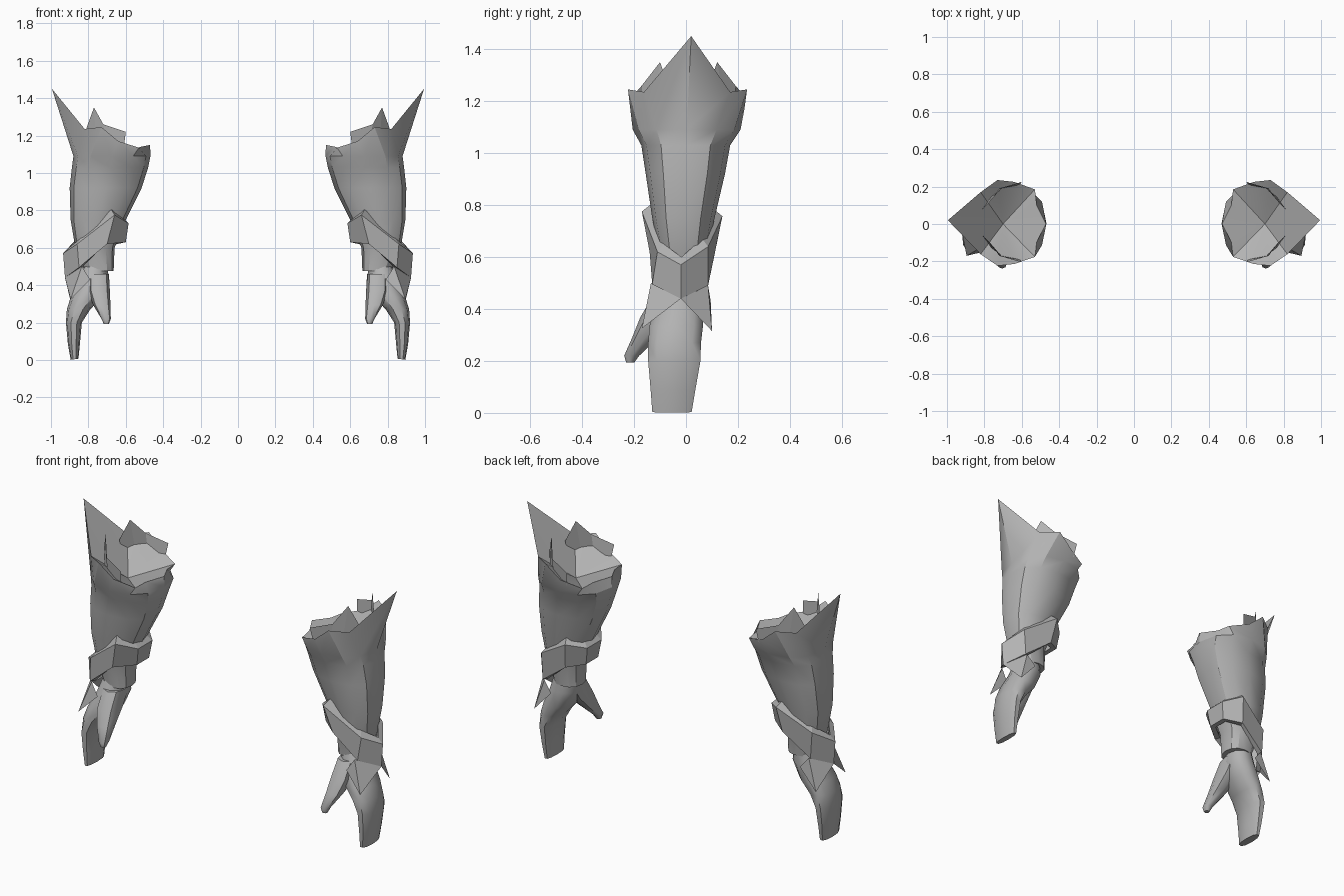
import bpy, bmesh, math
from mathutils import Vector

if "Cube" in bpy.data.objects:
    bpy.data.objects.remove(bpy.data.objects["Cube"])

steel = bpy.data.materials.new("grey_steel")
steel.diffuse_color = (0.45, 0.45, 0.45, 1)
steel.use_nodes = True
steel.node_tree.nodes["Principled BSDF"].inputs["Base Color"].default_value = steel.diffuse_color


def make(name, verts, faces, smooth=None):
    """Mesh object mirrored across x = 0, optionally smoothed below an angle."""
    me = bpy.data.meshes.new(name)
    me.from_pydata([tuple(v) for v in verts], [], faces)
    bm = bmesh.new()
    bm.from_mesh(me)
    bmesh.ops.recalc_face_normals(bm, faces=bm.faces)
    bm.to_mesh(me)
    bm.free()
    me.materials.append(steel)
    ob = bpy.data.objects.new(name, me)
    bpy.context.collection.objects.link(ob)
    if smooth:
        bpy.ops.object.select_all(action='DESELECT')
        ob.select_set(True)
        bpy.context.view_layer.objects.active = ob
        bpy.ops.object.shade_smooth_by_angle(angle=math.radians(smooth))
    ob.modifiers.new("pair", 'MIRROR').use_axis[0] = True
    ob.modifiers["pair"].use_mirror_merge = False
    return ob


def ring(x0, x1, y0, y1, z, n=12, tilt=0.0, power=0.85):
    """Rounded cross-section; tilt raises the inner side."""
    cx, rx, cy, ry = (x0 + x1) / 2, (x1 - x0) / 2, (y0 + y1) / 2, (y1 - y0) / 2
    out = []
    for i in range(n):
        a = 2 * math.pi * i / n
        c, s = math.cos(a), math.sin(a)
        c = math.copysign(abs(c) ** power, c)
        s = math.copysign(abs(s) ** power, s)
        out.append(Vector((cx + rx * c, cy + ry * s, z - tilt * c)))
    return out


def loft(rings, start=True, end=True, loop=False):
    """Skin rings of equal length, with optional flat ends."""
    n, m = len(rings[0]), len(rings)
    verts = [v for r in rings for v in r]
    faces = [(k * n + i, k * n + (i + 1) % n,
              (k + 1) % m * n + (i + 1) % n, (k + 1) % m * n + i)
             for k in range(m if loop else m - 1) for i in range(n)]
    if start and not loop:
        faces.append(tuple(range(n)))
    if end and not loop:
        faces.append(tuple(range((m - 1) * n, m * n)))
    return verts, faces


# Forearm cuff: tapering sleeve that flares to a jagged rim with one tall spike
half = [(0.82, .17, 1.235), (0.73, .235, 1.245), (0.64, .225, 1.17),
        (0.53, .185, 1.135), (0.52, .10, 1.14)]
rim = ([Vector((0.995, 0.02, 1.45))] + [Vector(p) for p in half]
       + [Vector((0.47, 0, 1.15))]
       + [Vector((x, -y * 0.95, z)) for x, y, z in reversed(half)])
sleeve = [ring(.665, .82, -.09, .07, .475),
          ring(.66, .87, -.10, .08, .60),
          ring(.60, .895, -.13, .11, .75),
          ring(.515, .90, -.155, .15, .92),
          ring(.48, .888, -.172, .17, 1.03),
          ring(.468, .88, -.205, .21, 1.09)]
verts, faces = loft(sleeve + [rim], end=False)
base, hub = len(verts) - 12, len(verts)
verts.append(Vector((0.70, 0, 1.08)))
faces += [(base + i, base + (i + 1) % 12, hub) for i in range(12)]
make("forearm_cuff", verts, faces, 32)

# Two jagged crest plates standing inside the rim
for side, tag in ((-1, "front"), (1, "back")):
    y = lambda v: v * side + 0.01
    top = [(0.81, y(.07), 1.24), (0.77, y(.11), 1.35), (0.72, y(.18), 1.26),
           (0.60, y(.215), 1.22)]
    low = [(0.80, y(.08), 1.16), (0.76, y(.14), 1.18), (0.71, y(.18), 1.19),
           (0.61, y(.20), 1.14)]
    make(tag + "_crest_plate", top + low,
         [(i, i + 1, i + 5, i + 4) for i in range(3)])

# Slanted strap wrapped around the wrist
outer_top = [(0.935, -.02, .57), (0.86, .085, .64), (0.67, .14, .757),
             (0.585, .06, .73), (0.585, -.07, .73), (0.66, -.17, .775),
             (0.86, -.11, .62)]
outer_low = [(0.925, -.02, .44), (0.85, .085, .49), (0.69, .11, .61),
             (0.60, .05, .63), (0.60, -.06, .63), (0.70, -.14, .62),
             (0.85, -.13, .495)]


def shrink(points, dz):
    c = Vector((0.76, -0.01, 0))
    return [Vector((c.x + (x - c.x) * .82, c.y + (y - c.y) * .76, z + dz))
            for x, y, z in points]


bands = [[Vector(p) for p in outer_low], [Vector(p) for p in outer_top],
         shrink(outer_top, 0.03), shrink(outer_low, 0.0)]
make("wrist_strap", *loft(bands, loop=True))

# Pointed plates hanging under the strap, crossing at the outer side
make("front_hand_plate", [(0.925, -.02, .44), (0.835, -.135, .50),
                          (0.79, -.145, .43), (0.895, -.17, .325)],
     [(0, 1, 3), (1, 2, 3)])
make("back_hand_plate", [(0.925, -.02, .44), (0.84, .085, .49),
                         (0.79, .095, .43), (0.895, .10, .315)],
     [(0, 1, 3), (1, 2, 3)])

# Mitten hand: narrow wrist, wide palm, flat finger end
palm = [ring(.70, .82, -.08, .06, .52, 10),
        ring(.69, .85, -.115, .07, .43, 10),
        ring(.73, .895, -.145, .07, .335, 10),
        ring(.79, .915, -.15, .062, .27, 10),
        ring(.835, .92, -.15, .06, .20, 10),
        ring(.845, .91, -.14, .04, .09, 10),
        ring(.853, .895, -.133, .025, .004, 10, 0.003)]
make("mitten_hand", *loft(palm), 50)

# Thumb: tapers forward and down from the palm
thumb = [ring(.69, .80, -.12, .04, .46, 8),
         ring(.685, .80, -.175, -.02, .37, 8),
         ring(.682, .775, -.205, -.10, .295, 8),
         ring(.68, .73, -.238, -.18, .22, 8),
         ring(.69, .718, -.23, -.20, .193, 8)]
make("thumb", *loft(thumb), 50)
